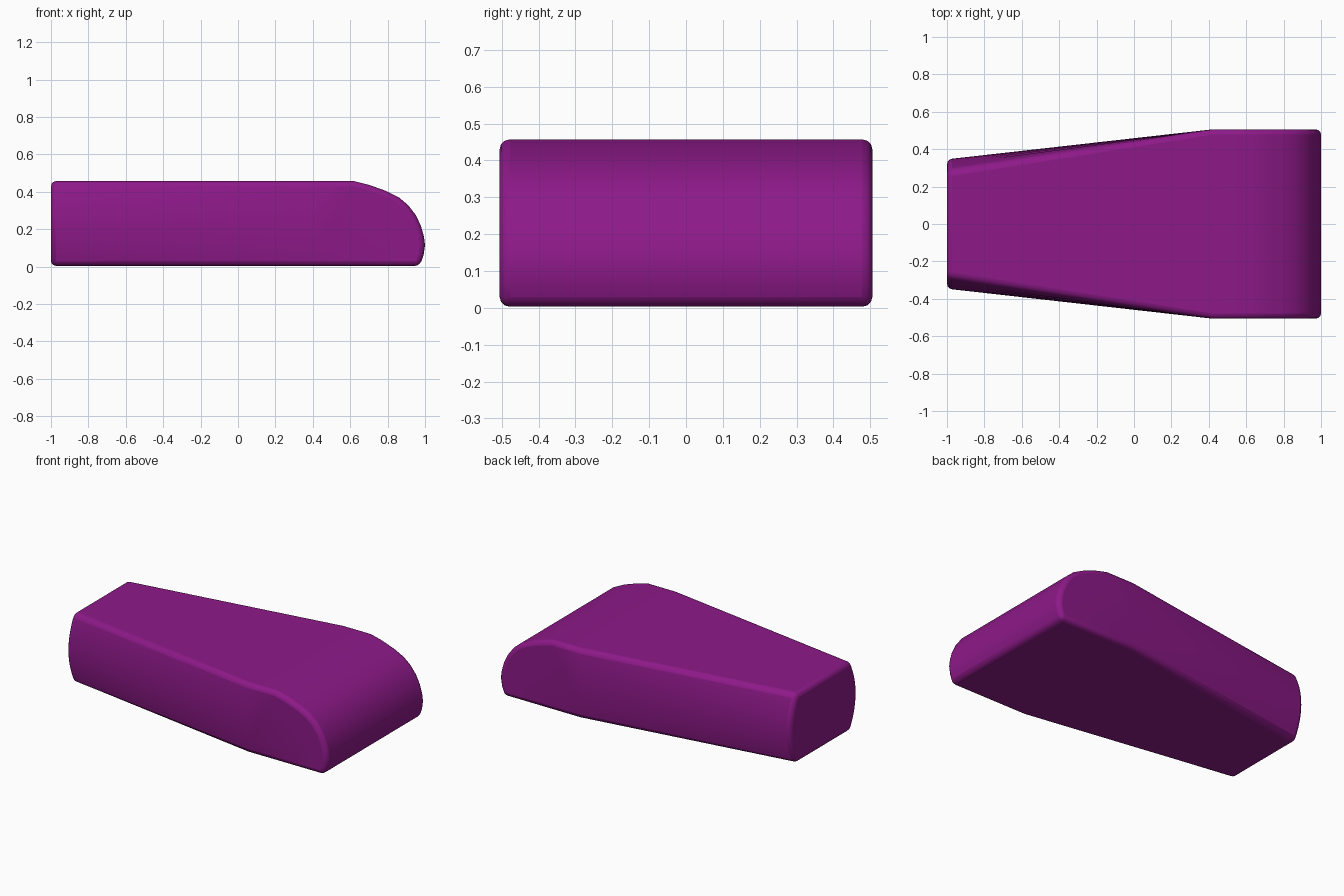
import bpy, bmesh, math

if "Cube" in bpy.data.objects:
    bpy.data.objects.remove(bpy.data.objects["Cube"])

HALF, TOP, BREAK = 0.506, 0.457, 0.42
TAIL_EDGE, TAIL_BULGE, N = 0.28, 0.066, 12

# nose outline (x, z), from the top round to the underside
NOSE = [(0.62, TOP), (0.70, 0.437), (0.79, 0.405), (0.86, 0.37), (0.91, 0.328),
        (0.95, 0.276), (0.978, 0.218), (0.994, 0.16), (1.0, 0.115),
        (0.992, 0.06), (0.972, 0.003)]

bm = bmesh.new()
zs = [0.003 + (TOP - 0.003) * i / N for i in range(N + 1)]
sides = {}
for s in (-1, 1):
    # bulging tail edge, straight middle edge and rounded nose on each side
    tail = [bm.verts.new((-1, s * (TAIL_EDGE + TAIL_BULGE * (1 - (2 * i / N - 1) ** 2)), z))
            for i, z in enumerate(zs)]
    mid = [bm.verts.new((BREAK, s * HALF, z)) for z in zs]
    nose = [bm.verts.new((x, s * HALF, z)) for x, z in NOSE]
    for i in range(N):
        bm.faces.new((tail[i], mid[i], mid[i + 1], tail[i + 1]))
    bm.faces.new(mid + nose)
    sides[s] = (tail, mid, nose)

# tail end, top, underside and wrapped nose
(ta, ma, na), (tb, mb, nb) = sides[-1], sides[1]
bm.faces.new(ta + tb[::-1])
for i, j in ((-1, 0), (0, -1)):
    bm.faces.new((ta[i], ma[i], mb[i], tb[i]))
    bm.faces.new((ma[i], na[j], nb[j], mb[i]))
for i in range(len(NOSE) - 1):
    bm.faces.new((na[i], na[i + 1], nb[i + 1], nb[i]))
bmesh.ops.recalc_face_normals(bm, faces=bm.faces)

mesh = bpy.data.meshes.new("tapered_body")
bm.to_mesh(mesh)
bm.free()
body = bpy.data.objects.new("tapered_body", mesh)
bpy.context.collection.objects.link(body)

# softened outer edges
bev = body.modifiers.new("soft_edges", 'BEVEL')
bev.width = 0.028
bev.segments = 3
bev.limit_method = 'ANGLE'
bev.angle_limit = math.radians(32)
bev.use_clamp_overlap = False

mat = bpy.data.materials.new("purple")
mat.diffuse_color = (0.27, 0.01, 0.25, 1)
mat.use_nodes = True
mat.node_tree.nodes["Principled BSDF"].inputs["Base Color"].default_value = mat.diffuse_color
mesh.materials.append(mat)

bpy.context.view_layer.objects.active = body
body.select_set(True)
bpy.ops.object.shade_smooth_by_angle(angle=math.radians(35))
